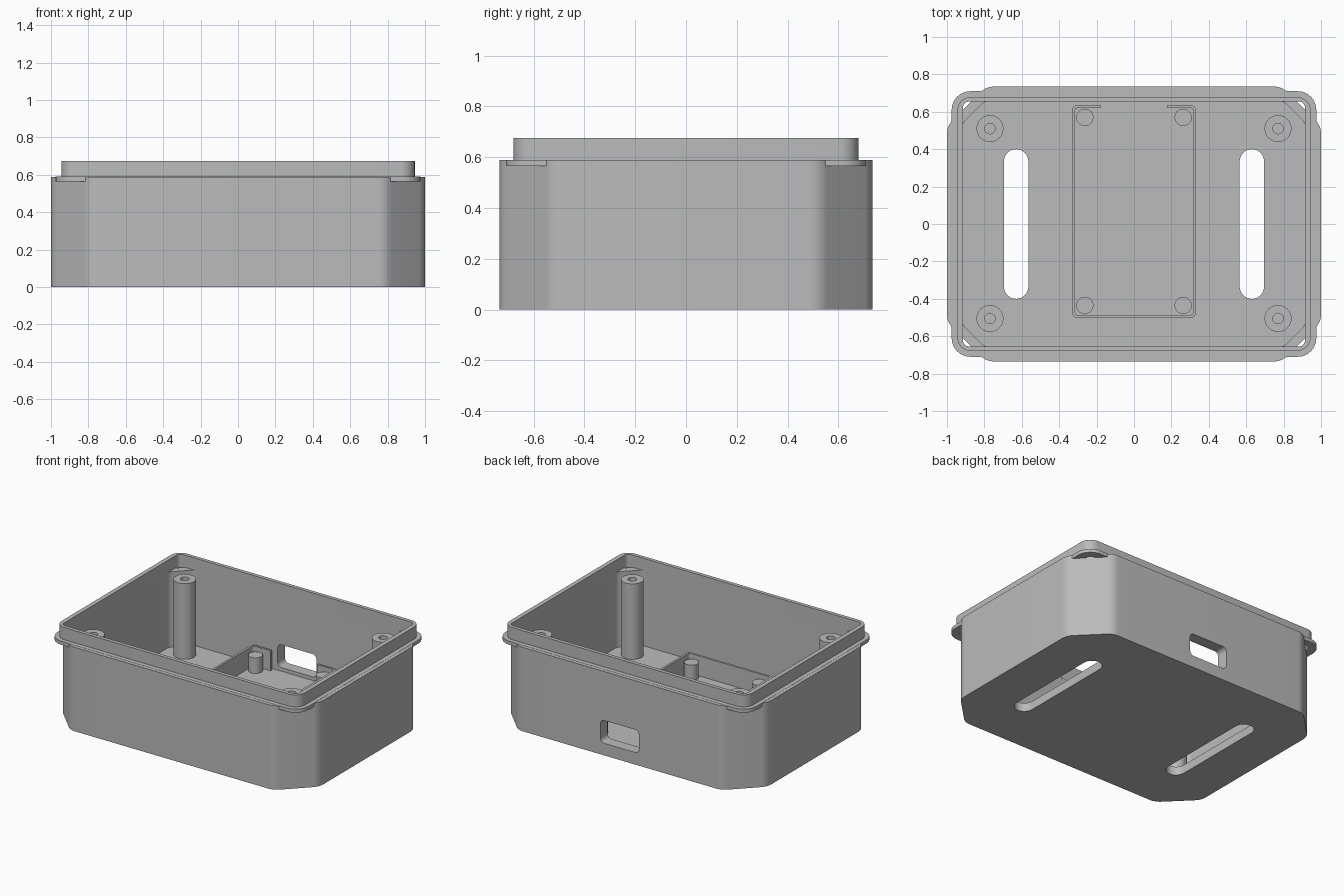
import bpy, bmesh, math
from mathutils import Vector

cube = bpy.data.objects.get("Cube")
if cube:
    bpy.data.objects.remove(cube, do_unlink=True)

grey = bpy.data.materials.new("matte_grey")
grey.use_nodes = True
colour = (0.5, 0.5, 0.5, 1)
grey.diffuse_color = colour
grey.node_tree.nodes["Principled BSDF"].inputs["Base Color"].default_value = colour


def fillet(points, r, steps=8):
    """Round every corner of a convex counter-clockwise outline."""
    out = []
    for i, p in enumerate(points):
        p = Vector(p)
        a = (Vector(points[i - 1]) - p).normalized()
        b = (Vector(points[(i + 1) % len(points)]) - p).normalized()
        half = a.angle(b) / 2
        centre = p + (a + b).normalized() * (r / math.sin(half))
        start = p + a * (r / math.tan(half)) - centre
        turn = math.pi - 2 * half
        for k in range(steps + 1):
            t = turn * k / steps
            c, s = math.cos(t), math.sin(t)
            out.append(centre + Vector((start.x * c - start.y * s, start.x * s + start.y * c)))
    return out


def rect(x, y, r, cx=0, cy=0):
    return fillet([(cx + x, cy - y), (cx + x, cy + y), (cx - x, cy + y), (cx - x, cy - y)], r)


def octagon(x, y, cut, r):
    return fillet([(x, cut - y), (x, y - cut), (x - cut, y), (cut - x, y),
                   (-x, y - cut), (-x, cut - y), (cut - x, -y), (x - cut, -y)], r)


def finish(name, bm):
    bmesh.ops.recalc_face_normals(bm, faces=bm.faces)
    mesh = bpy.data.meshes.new(name)
    bm.to_mesh(mesh)
    bm.free()
    mesh.materials.append(grey)
    obj = bpy.data.objects.new(name, mesh)
    bpy.context.collection.objects.link(obj)
    return obj


def prism(name, outline, z0, z1, inner=None):
    """Extrude an outline; a matching inner outline makes it a ring."""
    bm = bmesh.new()
    loops = [[bm.verts.new((p.x, p.y, z)) for p in line]
             for line in (outline, inner) if line for z in (z0, z1)]
    if inner:
        order = [(0, 1), (1, 3), (3, 2), (2, 0)]
    else:
        order = [(0, 1)]
        for loop in loops:
            bm.faces.new(loop)
    n = len(outline)
    for a, b in order:
        for i in range(n):
            j = (i + 1) % n
            bm.faces.new((loops[a][i], loops[a][j], loops[b][j], loops[b][i]))
    return finish(name, bm)


def lathe(name, profile, x, y):
    """Revolve a radius and height profile around a vertical axis."""
    bm = bmesh.new()
    verts = [bm.verts.new((r, 0, z)) for r, z in profile]
    edges = [bm.edges.new(pair) for pair in zip(verts, verts[1:])]
    bmesh.ops.spin(bm, geom=verts + edges, axis=(0, 0, 1), cent=(0, 0, 0),
                   angle=math.tau, steps=32, use_merge=True)
    bmesh.ops.remove_doubles(bm, verts=bm.verts, dist=1e-5)
    obj = finish(name, bm)
    obj.location = (x, y, 0)
    return obj


def cut(target, cutter):
    cutter.hide_render = True
    mod = target.modifiers.new("cut", "BOOLEAN")
    mod.operation, mod.solver, mod.object = "DIFFERENCE", "EXACT", cutter
    bpy.context.view_layer.objects.active = target
    bpy.ops.object.modifier_apply(modifier=mod.name)
    bpy.data.objects.remove(cutter, do_unlink=True)


FLOOR, LEDGE, TOP = 0.06, 0.59, 0.675
parts = []

# Chamfered body, hollowed out
body = prism("body_shell", octagon(1, 0.735, 0.21, 0.1), 0, LEDGE - 0.001)
cut(body, prism("cavity", octagon(0.915, 0.655, 0.115, 0.05), FLOOR, 1))

# Long mounting slots through the floor
for side in (-1, 1):
    cut(body, prism("slot", rect(0.065, 0.4, 0.0645, side * 0.63), -0.1, 0.3))

# Cable port through the back wall
port = prism("port", rect(0.15, 0.08, 0.03), -0.1, 0.1)
port.rotation_euler.x = math.pi / 2
port.location = (0, 0.7, 0.165)
bpy.context.view_layer.update()
cut(body, port)
parts.append(body)

# Corner flange and raised rim
inner = rect(0.914, 0.654, 0.03)
parts.append(prism("flange", rect(0.975, 0.71, 0.1), 0.565, LEDGE, inner))
parts.append(prism("rim", rect(0.945, 0.68, 0.075), LEDGE - 0.002, TOP, inner))

# Circuit board tray, open at the back in front of the port
tray = prism("board_tray", rect(0.33, 0.568, 0.025, 0, 0.067), FLOOR - 0.01, 0.2,
             rect(0.315, 0.553, 0.012, 0, 0.067))
cut(tray, prism("tray_gap", rect(0.18, 0.06, 0.01, 0, 0.63), 0, 0.4))
parts.append(tray)

# Tall screw posts and short board pegs
for side, x in (("right", -1), ("left", 1)):
    for end, y in (("front", -0.505), ("back", 0.51)):
        parts.append(lathe(f"screw_post_{end}_{side}",
                           [(0, 0.2), (0.028, 0.2), (0.028, LEDGE), (0.072, LEDGE),
                            (0.072, FLOOR - 0.01), (0, FLOOR - 0.01)], x * 0.77, y))
    for end, y in (("front", -0.435), ("back", 0.57)):
        parts.append(lathe(f"board_peg_{end}_{side}",
                           [(0, 0.17), (0.046, 0.17), (0.046, FLOOR - 0.01), (0, FLOOR - 0.01)],
                           x * 0.263, y))

# Smooth the curved walls, keep the edges crisp
bpy.ops.object.select_all(action="DESELECT")
for obj in parts:
    obj.select_set(True)
bpy.context.view_layer.objects.active = body
bpy.ops.object.shade_smooth_by_angle(angle=math.radians(30))
